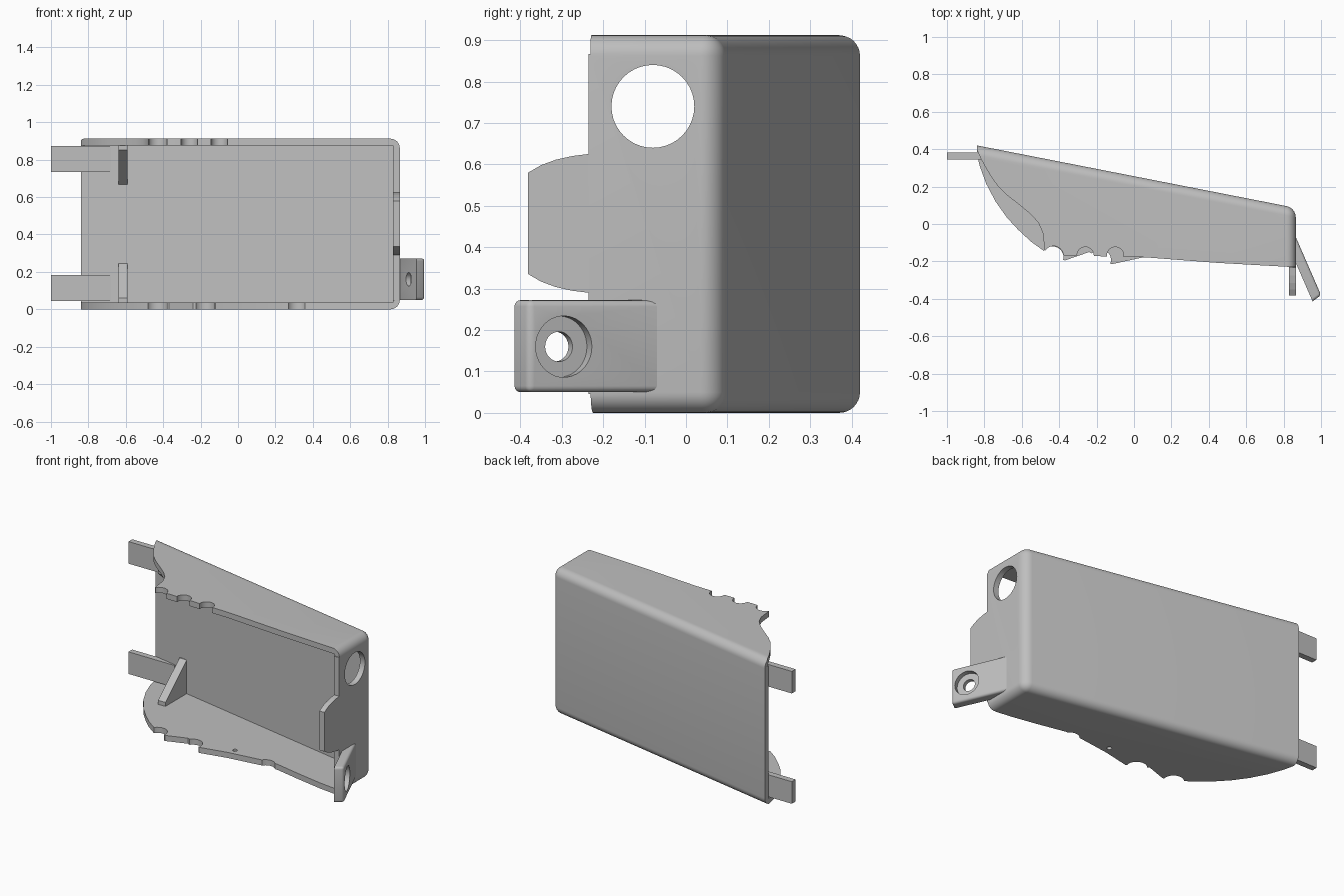
import bpy, bmesh, math
from mathutils import Vector, Matrix

if "Cube" in bpy.data.objects:
    bpy.data.objects.remove(bpy.data.objects["Cube"], do_unlink=True)

grey = bpy.data.materials.new("light grey plastic")
grey.use_nodes = True
colour = (0.52, 0.52, 0.52, 1)
grey.diffuse_color = colour
grey.node_tree.nodes["Principled BSDF"].inputs["Base Color"].default_value = colour


def prism(name, outline, start, end, axis="z"):
    """Extrude a closed outline: (x, y) along z, or (y, z) along x."""
    place = (lambda p, t: (p[0], p[1], t)) if axis == "z" else (lambda p, t: (t, p[0], p[1]))
    bm = bmesh.new()
    low = [bm.verts.new(place(p, start)) for p in outline]
    high = [bm.verts.new(place(p, end)) for p in outline]
    bm.faces.new(low)
    bm.faces.new(high)
    for i in range(len(low)):
        j = (i + 1) % len(low)
        bm.faces.new((low[i], low[j], high[j], high[i]))
    bmesh.ops.recalc_face_normals(bm, faces=bm.faces)
    mesh = bpy.data.meshes.new(name)
    bm.to_mesh(mesh)
    bm.free()
    obj = bpy.data.objects.new(name, mesh)
    bpy.context.collection.objects.link(obj)
    mesh.materials.append(grey)
    return obj


def rod(centre, radius, direction, length):
    """Cylinder cutter centred on a point."""
    turn = Vector(direction).to_track_quat("Z", "Y").to_matrix().to_4x4()
    bm = bmesh.new()
    bmesh.ops.create_cone(bm, cap_ends=True, segments=40, radius1=radius, radius2=radius,
                          depth=length, matrix=Matrix.Translation(centre) @ turn)
    mesh = bpy.data.meshes.new("cutter")
    bm.to_mesh(mesh)
    bm.free()
    obj = bpy.data.objects.new("cutter", mesh)
    bpy.context.collection.objects.link(obj)
    mesh.materials.append(grey)
    return obj


def apply_modifier(obj, mod):
    bpy.context.view_layer.objects.active = obj
    bpy.ops.object.modifier_apply(modifier=mod.name)


def cut(obj, cutter):
    cutter.hide_render = True
    mod = obj.modifiers.new("cut", "BOOLEAN")
    mod.operation = "DIFFERENCE"
    mod.solver = "EXACT"
    mod.object = cutter
    apply_modifier(obj, mod)
    bpy.data.objects.remove(cutter, do_unlink=True)


def round_edges(obj, rule, radius, segments):
    """Bevel the edges whose two end points satisfy the rule."""
    bm = bmesh.new()
    bm.from_mesh(obj.data)
    edges = [e for e in bm.edges if rule(e.verts[0].co, e.verts[1].co)]
    bmesh.ops.bevel(bm, geom=edges, offset=radius, segments=segments,
                    profile=0.5, affect="EDGES", clamp_overlap=True)
    bm.to_mesh(obj.data)
    bm.free()


def smooth(obj):
    bpy.ops.object.select_all(action="DESELECT")
    obj.select_set(True)
    bpy.context.view_layer.objects.active = obj
    bpy.ops.object.shade_smooth_by_angle(angle=math.radians(25))


HEIGHT, WALL = 0.912, 0.035

# Tapered housing, rounded at the back and on its right-hand end
housing = prism("housing", [(-0.84, 0.42), (0.865, 0.086), (0.865, -0.235), (-0.84, -0.235)], 0, HEIGHT)
back = lambda p: p.y > 0
end = lambda p: p.x > 0
round_edges(housing, lambda a, b: (back(a) and back(b) and (end(a) or end(b)))
            or (end(a) and end(b) and abs(a.z - b.z) < 0.1), 0.05, 8)

# Open cavity
cut(housing, prism("cutter", [(-1, 0.415), (0.83, 0.057), (0.83, -0.5), (-1, -0.5)], WALL, HEIGHT - WALL))

# Front edge of the top and bottom plates
top_edge = [(-0.845, 0.41), (-0.82, 0.352), (-0.795, 0.305), (-0.765, 0.255), (-0.73, 0.205),
            (-0.68, 0.155), (-0.61, 0.1), (-0.55, 0.05), (-0.51, 0.005), (-0.487, -0.05),
            (-0.478, -0.14), (-0.37, -0.168), (0.06, -0.178), (0.45, -0.208), (0.88, -0.232)]
bottom_edge = [(-0.845, 0.4), (-0.825, 0.31), (-0.79, 0.215), (-0.74, 0.12), (-0.68, 0.035),
               (-0.62, -0.03), (-0.55, -0.095), (-0.48, -0.145), (-0.37, -0.195), (-0.24, -0.15),
               (-0.12, -0.215), (0.05, -0.178), (0.26, -0.15), (0.37, -0.145), (0.55, -0.182),
               (0.72, -0.213), (0.88, -0.232)]
for edge, low, high in ((top_edge, HEIGHT - 0.045, 1), (bottom_edge, -0.1, 0.045)):
    cut(housing, prism("cutter", edge + [(0.88, -0.6), (-1.1, -0.6), (-1.1, edge[0][1])], low, high))

# Round notches along both plates, and a pin hole in the bottom one
for x, y, z, radius in ((-0.43, -0.17, HEIGHT, 0.052), (-0.26, -0.168, HEIGHT, 0.045),
                        (-0.1, -0.168, HEIGHT, 0.045), (-0.435, -0.178, 0, 0.058),
                        (-0.18, -0.192, 0, 0.057), (0.315, -0.18, 0, 0.055), (0.07, -0.13, 0, 0.014)):
    cut(housing, rod((x, y, z), radius, (0, 0, 1), 0.2))

# Cable hole in the end wall
cut(housing, rod((0.85, -0.08, 0.74), 0.1, (1, 0, 0), 0.2))
smooth(housing)

# Curved tongue continuing the end wall forward
lower = [(-0.235, 0.29), (-0.275, 0.295), (-0.315, 0.304), (-0.35, 0.317), (-0.381, 0.335)]
upper = [(y, 0.915 - z) for y, z in reversed(lower)]
prism("end_tongue", lower + upper, 0.865 - WALL, 0.865, "x")

# Angled screw lug with a counterbored hole
lug = prism("screw_lug", [(0.865, -0.07), (1.0, -0.38), (0.955, -0.414), (0.84, -0.15), (0.84, -0.07)], 0.05, 0.272)
round_edges(lug, lambda a, b: max(a.x, b.x) > 0.97, 0.015, 4)
normal = Vector((0.917, 0.4, 0))
face = Vector((0.963, -0.295, 0.16))
cut(lug, rod(face + normal * 0.02, 0.074, normal, 0.1))
cut(lug, rod(face, 0.036, normal, 0.4))
smooth(lug)

# Mounting arms and corner gussets, one pair low and one pair high
for level, arm_low in (("lower", 0.045), ("upper", 0.735)):
    prism(level + "_arm", [(-1, 0.345), (-0.68, 0.345), (-0.68, 0.382), (-1, 0.382)], arm_low, arm_low + 0.138)
    corner = [(0.35, 0.245), (0.335, 0.245), (0.125, 0.06), (0.125, 0.03), (0.35, 0.03)]
    if level == "upper":
        corner = [(y, HEIGHT - z) for y, z in corner]
    prism(level + "_gusset", corner, -0.64, -0.59, "x")
